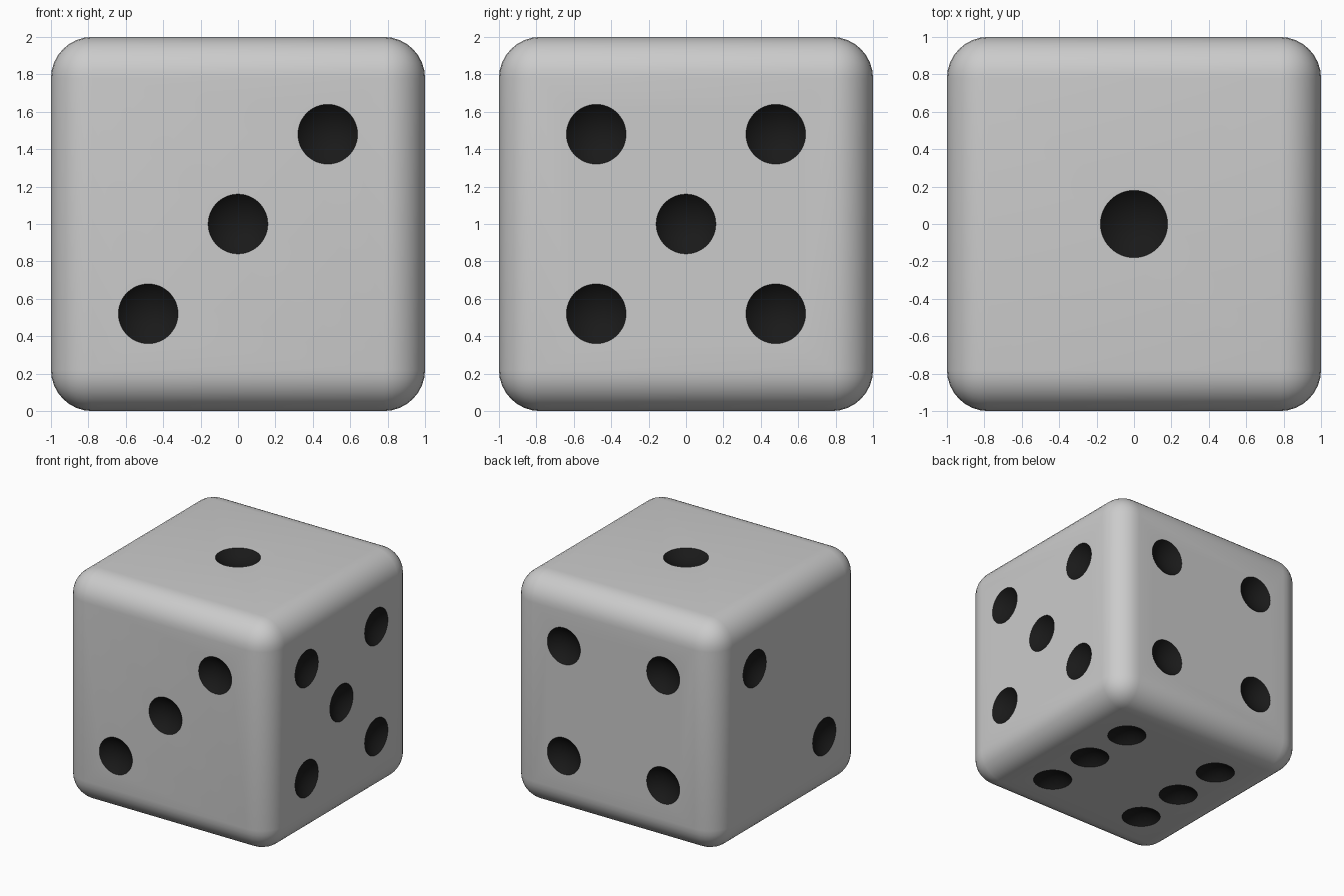
import bpy, bmesh, math
from mathutils import Vector, Matrix

if "Cube" in bpy.data.objects:
    bpy.data.objects.remove(bpy.data.objects["Cube"])

PIP, ONE, SPREAD, DEPTH = 0.16, 0.18, 0.48, 0.07

grey = bpy.data.materials.new("body_grey")
grey.diffuse_color = (0.8, 0.8, 0.8, 1)
grey.use_nodes = True
grey.node_tree.nodes["Principled BSDF"].inputs["Base Color"].default_value = grey.diffuse_color
black = bpy.data.materials.new("pip_black")
black.diffuse_color = (0.01, 0.01, 0.01, 1)
black.use_nodes = True
black.node_tree.nodes["Principled BSDF"].inputs["Base Color"].default_value = black.diffuse_color


def make_object(name, bm):
    mesh = bpy.data.meshes.new(name)
    bm.to_mesh(mesh)
    bm.free()
    mesh.materials.append(grey)
    mesh.materials.append(black)
    obj = bpy.data.objects.new(name, mesh)
    bpy.context.collection.objects.link(obj)
    return obj


# Rounded cube body
bm = bmesh.new()
bmesh.ops.create_cube(bm, size=2, matrix=Matrix.Translation((0, 0, 1)))
bmesh.ops.bevel(bm, geom=bm.edges[:], offset=0.22, offset_type='OFFSET',
                segments=8, profile=0.5, affect='EDGES')
body = make_object("die_body", bm)

# Pip layouts: outward normal, in-face axes u and v, pip grid positions
X, Y, Z = Vector((1, 0, 0)), Vector((0, 1, 0)), Vector((0, 0, 1))
corners = [(-1, -1), (-1, 1), (1, -1), (1, 1)]
faces = [
    (Z, X, Y, [(0, 0)]),
    (-X, Y, Z, [(-1, -1), (1, 1)]),
    (-Y, X, Z, [(-1, -1), (0, 0), (1, 1)]),
    (Y, X, Z, corners),
    (X, Y, Z, corners + [(0, 0)]),
    (-Z, X, Y, corners + [(-1, 0), (1, 0)]),
]

# Ball cutters that leave shallow round pips
bm = bmesh.new()
for n, u, v, spots in faces:
    r = ONE if len(spots) == 1 else PIP
    ball = (r * r + DEPTH * DEPTH) / (2 * DEPTH)
    for a, b in spots:
        c = Z + n * (1 + ball - DEPTH) + (u * a + v * b) * SPREAD
        turn = Z.rotation_difference(n).to_matrix().to_4x4()
        bmesh.ops.create_uvsphere(bm, u_segments=48, v_segments=40, radius=ball,
                                  matrix=Matrix.Translation(c) @ turn)
for f in bm.faces:
    f.material_index = 1
cutter = make_object("pip_cutter", bm)
cutter.hide_render = True

# Cut the pips, then smooth with crisp rims
mod = body.modifiers.new("pips", 'BOOLEAN')
mod.operation = 'DIFFERENCE'
mod.solver = 'EXACT'
mod.object = cutter
bpy.context.view_layer.objects.active = body
body.select_set(True)
bpy.ops.object.modifier_apply(modifier="pips")
bpy.data.objects.remove(cutter)
bpy.ops.object.shade_smooth_by_angle(angle=math.radians(30))
